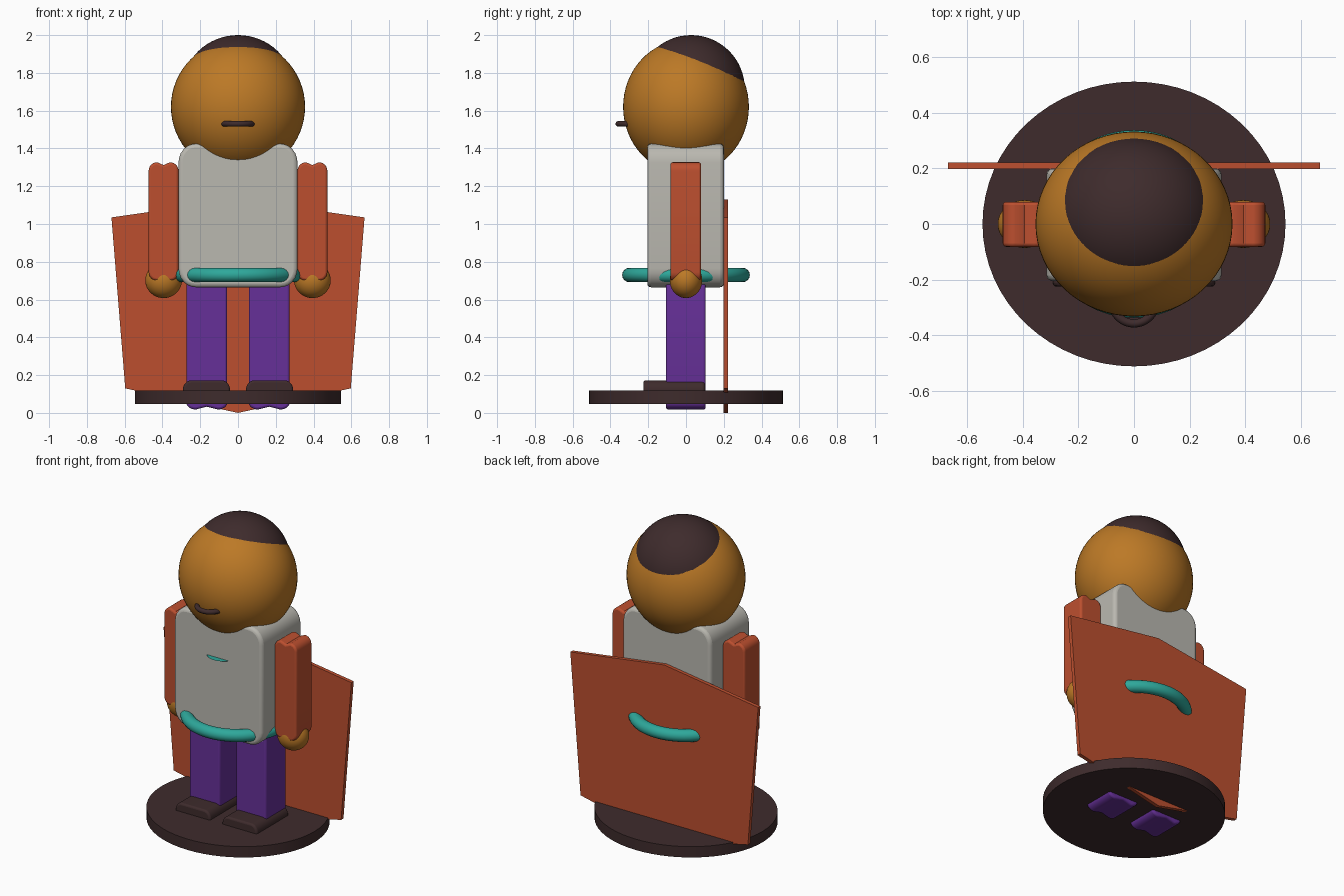
import bpy, bmesh
from math import sin, cos, pi, radians

if "Cube" in bpy.data.objects:
    bpy.data.objects.remove(bpy.data.objects["Cube"], do_unlink=True)


def material(name, rgb):
    """Flat colour given as 0-255 sRGB, stored linear."""
    lin = [((c / 255 + 0.055) / 1.055) ** 2.4 for c in rgb] + [1]
    m = bpy.data.materials.new(name)
    m.use_nodes = True
    m.diffuse_color = lin
    m.node_tree.nodes["Principled BSDF"].inputs["Base Color"].default_value = lin
    return m


SKIN = material("tan skin", (188, 121, 38))
DARK = material("dark brown", (62, 43, 44))
GREY = material("warm grey", (186, 184, 176))
RUST = material("rust red", (188, 79, 47))
TEAL = material("teal", (46, 168, 155))
PURPLE = material("purple", (102, 48, 152))


def finish(ob, name, mat, angle=40):
    ob.name = ob.data.name = name
    ob.data.materials.append(mat)
    bpy.ops.object.select_all(action='DESELECT')
    ob.select_set(True)
    bpy.context.view_layer.objects.active = ob
    bpy.ops.object.shade_smooth_by_angle(angle=radians(angle))
    return ob


def ellipsoid(name, mat, loc, radii):
    bpy.ops.mesh.primitive_uv_sphere_add(segments=64, ring_count=32, location=loc)
    ob = bpy.context.object
    ob.scale = radii
    return finish(ob, name, mat)


def ring(name, mat, loc, major, minor):
    bpy.ops.mesh.primitive_torus_add(location=loc, major_radius=major, minor_radius=minor,
                                     major_segments=64, minor_segments=16)
    return finish(bpy.context.object, name, mat)


def slab(name, mat, profile, y0, y1, bevel=0.0):
    """Extrude an x-z profile from y0 to y1."""
    bm = bmesh.new()
    face = bm.faces.new([bm.verts.new((x, y0, z)) for x, z in profile])
    new = bmesh.ops.extrude_face_region(bm, geom=[face])["geom"]
    verts = [v for v in new if isinstance(v, bmesh.types.BMVert)]
    bmesh.ops.translate(bm, verts=verts, vec=(0, y1 - y0, 0))
    bmesh.ops.recalc_face_normals(bm, faces=bm.faces)
    me = bpy.data.meshes.new(name)
    bm.to_mesh(me)
    bm.free()
    ob = bpy.data.objects.new(name, me)
    bpy.context.collection.objects.link(ob)
    finish(ob, name, mat)
    if bevel:
        mod = ob.modifiers.new("soft rim", 'BEVEL')
        mod.width, mod.segments = bevel, 3
        mod.limit_method, mod.angle_limit = 'ANGLE', radians(60)
    return ob


def rounded(cx, hw, z0, z1, rx, rz, dip=0.0, steps=6):
    """Rounded upright outline, with an optional crease in the ends."""
    pts = []
    for sx, sz, start in ((1, 1, 0), (-1, 1, 1), (-1, -1, 2), (1, -1, 3)):
        ox = cx + sx * (hw - rx)
        oz = z1 - rz if sz > 0 else z0 + rz
        for i in range(steps + 1):
            a = (start + i / steps) * pi / 2
            pts.append((ox + rx * cos(a), oz + rz * sin(a)))
        if dip and start in (0, 2):
            pts.append((cx, z1 - dip if sz > 0 else z0 + dip))
    return pts


# Head, hair and mouth
ellipsoid("head", SKIN, (0, 0, 1.62), (0.355, 0.333, 0.356))
ellipsoid("hair", DARK, (0, 0.027, 1.716), (0.295, 0.284, 0.284))
ring("mouth", DARK, (0, -0.28, 1.53), 0.078, 0.015)

# Torso, belt and chest badge
slab("torso", GREY, rounded(0, 0.315, 0.665, 1.425, 0.09, 0.1), -0.205, 0.2, 0.02)
ring("belt", TEAL, (0, 0, 0.73), 0.3, 0.038)
bpy.ops.mesh.primitive_circle_add(vertices=32, radius=0.1, fill_type='NGON',
                                  location=(0, -0.145, 1.17))
finish(bpy.context.object, "chest_badge", TEAL)

# Limbs on both sides
for side, s in (("left", 1), ("right", -1)):
    slab(side + "_arm", RUST, rounded(s * 0.394, 0.079, 0.7, 1.327, 0.045, 0.045, 0.015),
         -0.082, 0.08, 0.012)
    ellipsoid(side + "_hand", SKIN, (s * 0.394, 0, 0.702), (0.097, 0.086, 0.094))
    slab(side + "_leg", PURPLE, rounded(s * 0.165, 0.108, 0.018, 0.72, 0.05, 0.035, 0.015),
         -0.106, 0.104, 0.012)
    slab(side + "_foot", DARK, rounded(s * 0.167, 0.125, 0.07, 0.172, 0.045, 0.05),
         -0.225, 0.1, 0.012)

# Cape: flat pointed panel behind the body
half = [(0.67, 1.035), (0.597, 0.13)]
cape = [(0, 1.13)] + half + [(0, 0)] + [(-x, z) for x, z in reversed(half)]
slab("cape", RUST, cape, 0.198, 0.222)

# Oval stand
bpy.ops.mesh.primitive_cylinder_add(vertices=64, radius=1, depth=1, location=(0, 0, 0.083))
stand = bpy.context.object
stand.scale = (0.546, 0.513, 0.07)
finish(stand, "stand", DARK)
